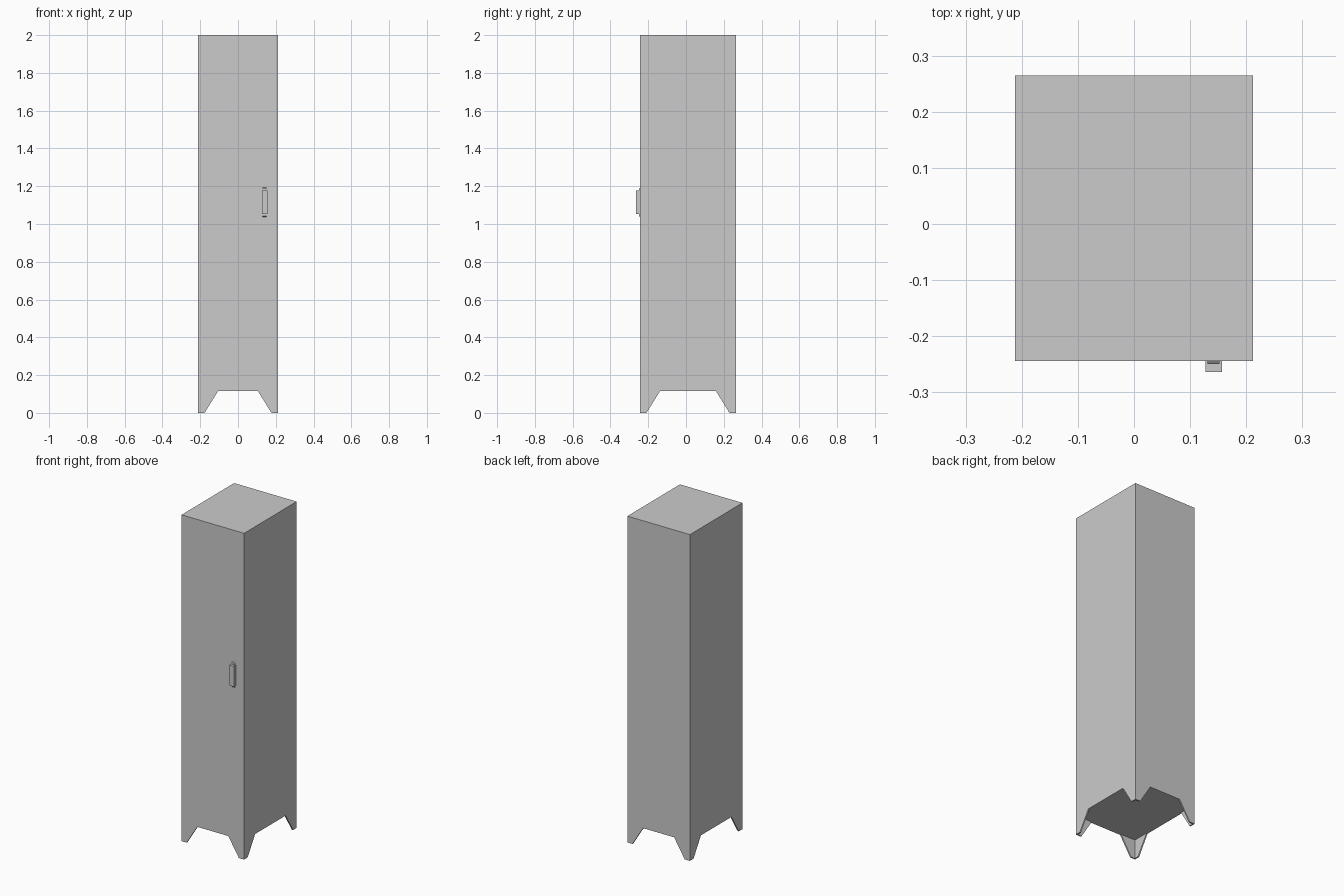
import bpy, bmesh

if "Cube" in bpy.data.objects:
    bpy.data.objects.remove(bpy.data.objects["Cube"])

X = 0.212                  # half width
Y0, Y1 = -0.244, 0.265     # front and back of cabinet
FLOOR, TOP = 0.116, 2.0
SHEET = 0.008              # leg sheet thickness


def prism(name, ring, offset):
    """Extrude a planar ring of points along an offset."""
    bm = bmesh.new()
    face = bm.faces.new([bm.verts.new(p) for p in ring])
    out = bmesh.ops.extrude_face_region(bm, geom=[face])
    bmesh.ops.translate(bm, vec=offset,
                        verts=[v for v in out["geom"] if isinstance(v, bmesh.types.BMVert)])
    bmesh.ops.recalc_face_normals(bm, faces=bm.faces)
    me = bpy.data.meshes.new(name)
    bm.to_mesh(me)
    bm.free()
    ob = bpy.data.objects.new(name, me)
    bpy.context.collection.objects.link(ob)
    return ob


def box(name, x0, x1, y0, y1, z0, z1):
    ring = [(x0, y0, z0), (x1, y0, z0), (x1, y1, z0), (x0, y1, z0)]
    return prism(name, ring, (0, 0, z1 - z0))


# Cabinet
box("cabinet_body", -X, X, Y0, Y1, FLOOR, TOP)

# Folded sheet legs: two tapered flanges at each corner
profile = [(0, 0), (0.035, 0), (0.107, FLOOR), (0, FLOOR)]
for sx, side in ((-1, "left"), (1, "right")):
    for y, sy, end in ((Y0, -1, "front"), (Y1, 1, "back")):
        prism(f"{end}_{side}_leg_face", [(sx * (X - d), y, z) for d, z in profile],
              (0, -sy * SHEET, 0))
        prism(f"{end}_{side}_leg_side", [(sx * X, y - sy * d, z) for d, z in profile],
              (-sx * SHEET, 0, 0))

# Door handle: slim backing with sloped ends, and grip in front
backing = [(0.131, Y0, 1.038), (0.131, Y0, 1.192), (0.131, Y0 - 0.005, 1.188),
           (0.131, Y0 - 0.005, 1.042)]
prism("handle_backing", backing, (0.021, 0, 0))
box("handle_grip", 0.127, 0.157, -0.264, Y0, 1.052, 1.178)
